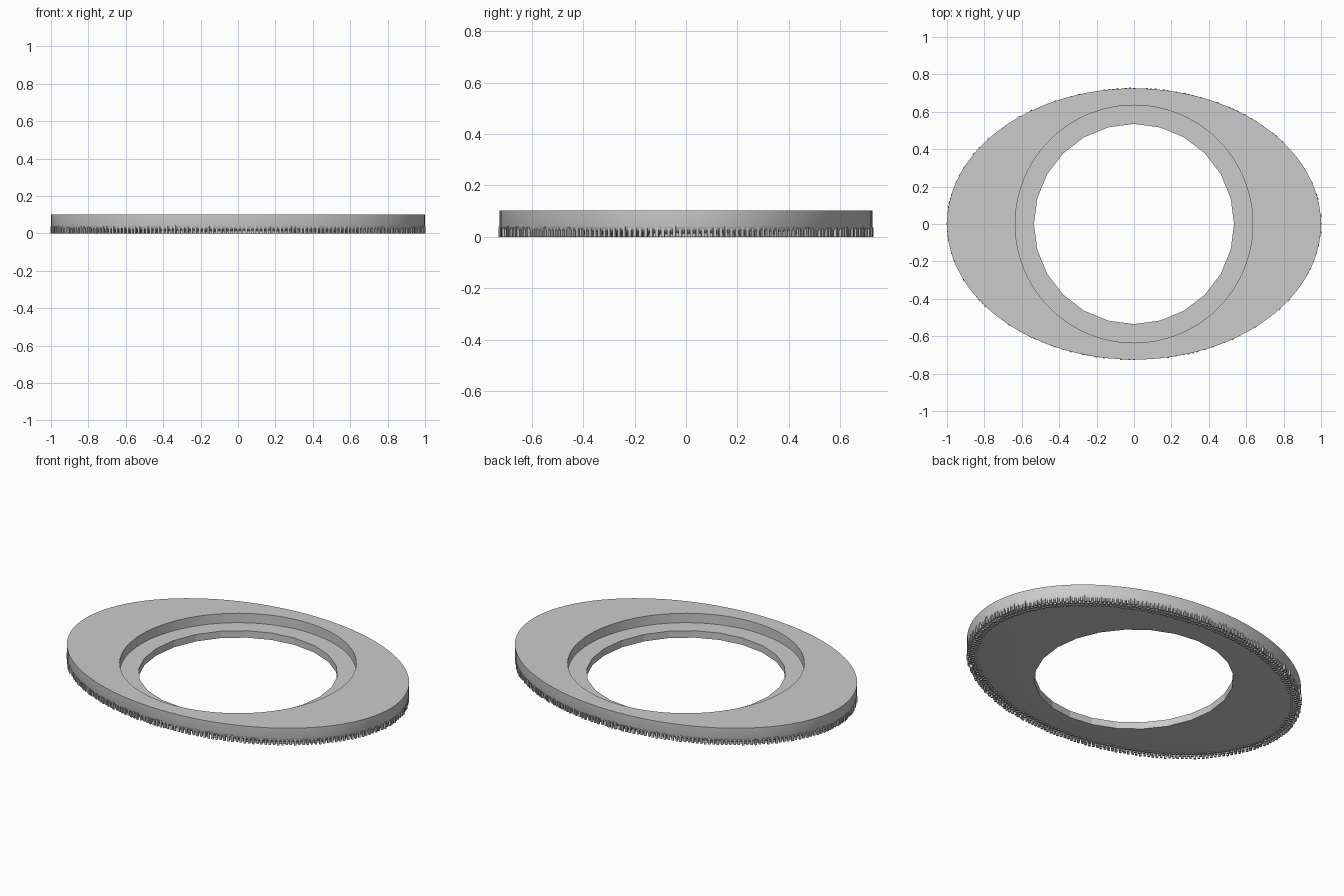
import bpy, bmesh, math, random
from mathutils import Vector, Matrix

if "Cube" in bpy.data.objects:
    bpy.data.objects.remove(bpy.data.objects["Cube"])

random.seed(4)
RX, RY = 1.0, 0.725       # outer oval
TOP, FLOOR, BASE = 0.102, 0.046, 0.005
N, HOLE_SIDES = 96, 24

grey = bpy.data.materials.new("grey")
grey.diffuse_color = (0.6, 0.6, 0.6, 1)
grey.use_nodes = True
grey.node_tree.nodes["Principled BSDF"].inputs["Base Color"].default_value = grey.diffuse_color


def oval(t, inset=0.0):
    """Point on the oval moved inwards along its normal, and that normal."""
    p = Vector((RX * math.cos(t), RY * math.sin(t), 0))
    n = Vector((math.cos(t) / RX, math.sin(t) / RY, 0)).normalized()
    return p - n * inset, n


def round_ring(radius):
    return [Vector((radius * math.cos(2 * math.pi * i / N),
                    radius * math.sin(2 * math.pi * i / N), 0)) for i in range(N)]


def polygon_ring(radius, sides):
    """Polygon outline subdivided to N points."""
    step = N // sides
    corners = [Vector((radius * math.cos(2 * math.pi * k / sides),
                       radius * math.sin(2 * math.pi * k / sides), 0)) for k in range(sides)]
    return [corners[i // step].lerp(corners[(i // step + 1) % sides], (i % step) / step)
            for i in range(N)]


def oval_ring(inset):
    return [oval(2 * math.pi * i / N, inset)[0] for i in range(N)]


def make_object(name, bm):
    bmesh.ops.recalc_face_normals(bm, faces=bm.faces)
    mesh = bpy.data.meshes.new(name)
    bm.to_mesh(mesh)
    bm.free()
    mesh.materials.append(grey)
    ob = bpy.data.objects.new(name, mesh)
    bpy.context.collection.objects.link(ob)
    return ob


# Oval plate: hole, stepped recess, flat top, rim and rounded lower edge
hole = polygon_ring(0.535, HOLE_SIDES)
rings = [(hole, BASE), (hole, FLOOR), (round_ring(0.635), FLOOR),
         (round_ring(0.635), TOP), (oval_ring(0), TOP)]
for k in range(6):
    a = math.pi / 2 * k / 5
    rings.append((oval_ring(0.055 * (1 - math.cos(a))),
                  0.042 - (0.042 - BASE) * math.sin(a)))

bm = bmesh.new()
loops = [[bm.verts.new((p.x, p.y, z)) for p in pts] for pts, z in rings]
for k, a in enumerate(loops):
    b = loops[(k + 1) % len(loops)]
    for i in range(N):
        j = (i + 1) % N
        bm.faces.new((a[i], a[j], b[j], b[i]))
plate = make_object("oval_plate", bm)
bpy.context.view_layer.objects.active = plate
plate.select_set(True)
bpy.ops.object.shade_smooth_by_angle(angle=math.radians(30))
plate.select_set(False)
for f in plate.data.polygons:
    # the hole wall stays faceted
    if abs(f.normal.z) < 0.1 and f.center.xy.length < 0.58:
        f.use_smooth = False

# Even spacing along the oval
FINE = 4000
angles = [2 * math.pi * i / FINE for i in range(FINE)]
lengths = [0.0]
for t in angles[1:] + [2 * math.pi]:
    prev = t - 2 * math.pi / FINE
    lengths.append(lengths[-1] + (oval(t)[0] - oval(prev)[0]).length)


def spaced_angles(count, shift):
    out, i = [], 0
    for k in range(count):
        target = lengths[-1] * (k + shift) / count
        while lengths[i + 1] < target:
            i += 1
        out.append(angles[i])
    return out


# Rows of short square bristles under the rim
bm = bmesh.new()
for inset, top, shift in ((0.006, 0.036, 0.0), (0.028, 0.022, 0.5), (0.05, 0.014, 0.25)):
    for t in spaced_angles(240, shift):
        p, n = oval(t, inset + random.uniform(-0.004, 0.004))
        height = top + random.uniform(-0.004, 0.005)
        m = (Matrix.Translation((p.x, p.y, height / 2))
             @ Matrix.Rotation(math.atan2(n.y, n.x), 4, 'Z')
             @ Matrix.Diagonal((0.012, 0.012, height, 1)))
        bmesh.ops.create_cube(bm, size=1, matrix=m)
make_object("bristles", bm)
